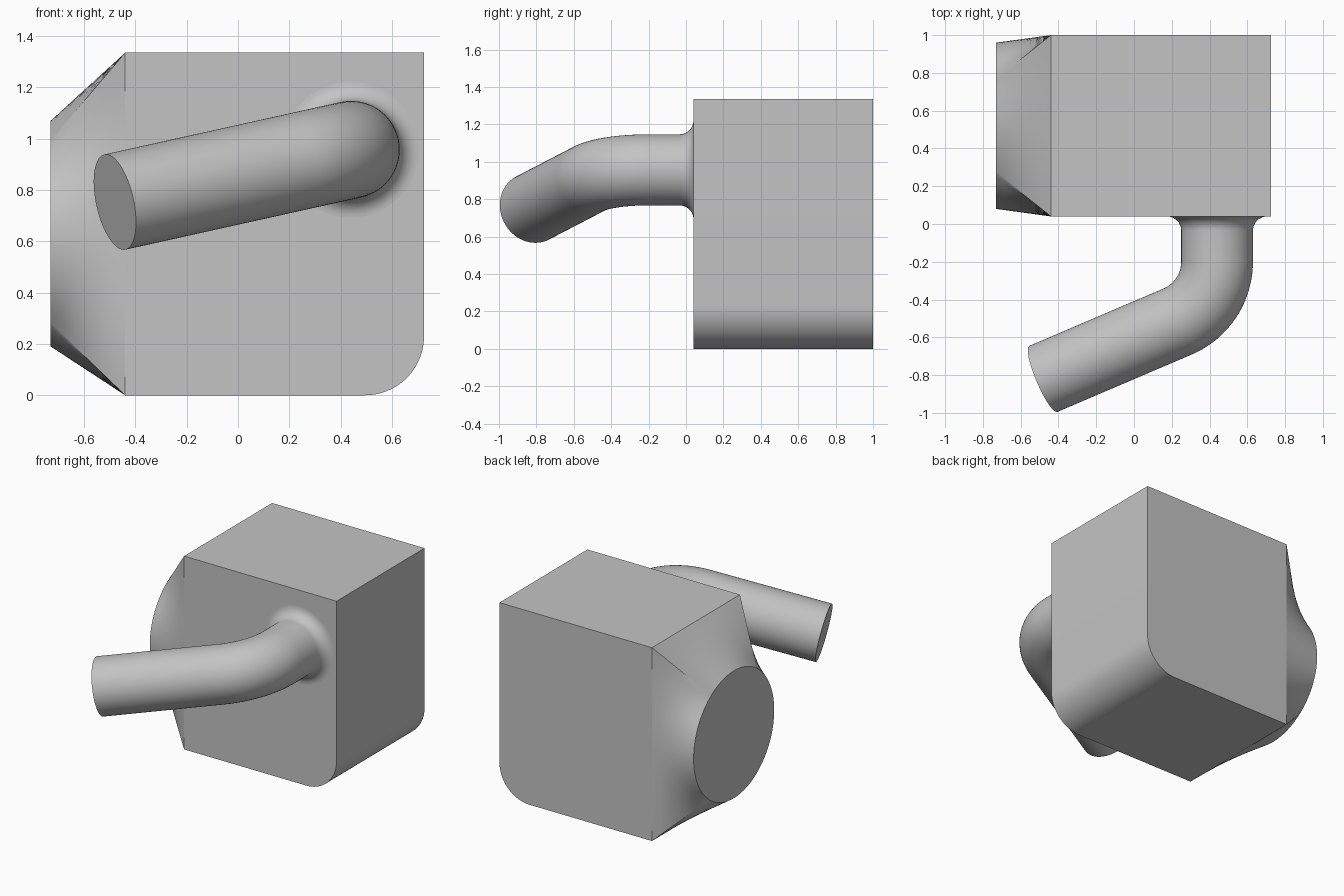
import bpy, bmesh
from math import pi, sin, cos, tan, atan2
from mathutils import Vector, Matrix

if "Cube" in bpy.data.objects:
    bpy.data.objects.remove(bpy.data.objects["Cube"], do_unlink=True)

grey = bpy.data.materials.new("plain grey")
grey.use_nodes = True
colour = (0.55, 0.55, 0.55, 1)
grey.diffuse_color = colour
grey.node_tree.nodes["Principled BSDF"].inputs["Base Color"].default_value = colour

# Body extents
X0, X1, Y0, Y1, TOP = -0.44, 0.725, 0.04, 1.0, 1.335


def finish(name, bm, angle):
    bmesh.ops.recalc_face_normals(bm, faces=bm.faces)
    mesh = bpy.data.meshes.new(name)
    bm.to_mesh(mesh)
    bm.free()
    obj = bpy.data.objects.new(name, mesh)
    bpy.context.collection.objects.link(obj)
    mesh.materials.append(grey)
    bpy.ops.object.select_all(action='DESELECT')
    obj.select_set(True)
    bpy.context.view_layer.objects.active = obj
    bpy.ops.object.shade_smooth_by_angle(angle=angle)
    return obj


def skin(bm, rings):
    """Join a list of closed point rings with quads."""
    loops = [[bm.verts.new(p) for p in ring] for ring in rings]
    for a, b in zip(loops, loops[1:]):
        for i in range(len(a)):
            j = (i + 1) % len(a)
            bm.faces.new((a[i], a[j], b[j], b[i]))
    return loops


# Body: block with one rounded lower edge
R = 0.23
profile = [(X0, 0), (X0, TOP), (X1, TOP)]
profile += [(X1 - R + R * cos(a), R - R * sin(a))
            for a in (pi / 2 * i / 24 for i in range(25))]
bm = bmesh.new()
ends = skin(bm, [[(x, y, z) for x, z in profile] for y in (Y0, Y1)])
for loop in ends:
    bm.faces.new(loop)
finish("body", bm, pi / 6)

# Side outlet: loft from the rectangular side to a round end
cy, cz, cr, x_end = 0.52, 0.63, 0.44, -0.73
angles = [2 * pi * i / 96 - pi for i in range(96)]
angles += [atan2(z - cz, y - cy) for y in (Y0, Y1) for z in (0, TOP)]
angles.sort()


def on_rectangle(a):
    c, s = cos(a), sin(a)
    reach_y = ((Y1 if c > 0 else Y0) - cy) / c if abs(c) > 1e-6 else 9
    reach_z = ((TOP if s > 0 else 0) - cz) / s if abs(s) > 1e-6 else 9
    return Vector((X0, cy, cz)) + min(reach_y, reach_z) * Vector((0, c, s))


base = [on_rectangle(a) for a in angles]
rim = [Vector((x_end, cy + cr * cos(a), cz + cr * sin(a))) for a in angles]
bm = bmesh.new()
loops = skin(bm, [[p.lerp(q, k / 6) for p, q in zip(base, rim)] for k in range(7)])
bm.faces.new(loops[-1])
finish("side_outlet", bm, pi / 6)

# Pipe: flared root, straight neck, circular bend, straight run
pipe_r, flare, bend_r = 0.19, 0.075, 0.345
start = Vector((0.44, Y0, 0.957))
tip = Vector((-0.48, -0.82, 0.753))
d0 = Vector((0, -1, 0))
corner = Vector((0.44, -0.427, 0.957))
d1 = (tip - corner).normalized()
turn = d0.angle(d1)
axis = d0.cross(d1).normalized()
bend_start = corner - d0 * bend_r * tan(turn / 2)
inward = axis.cross(d0)
centre = bend_start + inward * bend_r

stations = []                      # centre, turn angle, radius
for i in range(11):
    a = pi / 2 * i / 10
    stations.append((start + d0 * flare * (1 - cos(a)), 0,
                     pipe_r + flare * (1 - sin(a))))
for i in range(25):
    a = turn * i / 24
    stations.append((centre + Matrix.Rotation(a, 3, axis) @ (bend_start - centre),
                     a, pipe_r))
stations.append((tip, turn, pipe_r))

rings = []
for c, a, r in stations:
    u = Matrix.Rotation(a, 3, axis) @ inward
    rings.append([c + r * (cos(t) * u + sin(t) * axis)
                  for t in (2 * pi * i / 64 for i in range(64))])
bm = bmesh.new()
loops = skin(bm, rings)
bm.faces.new(loops[-1])
finish("bent_pipe", bm, pi / 6)
